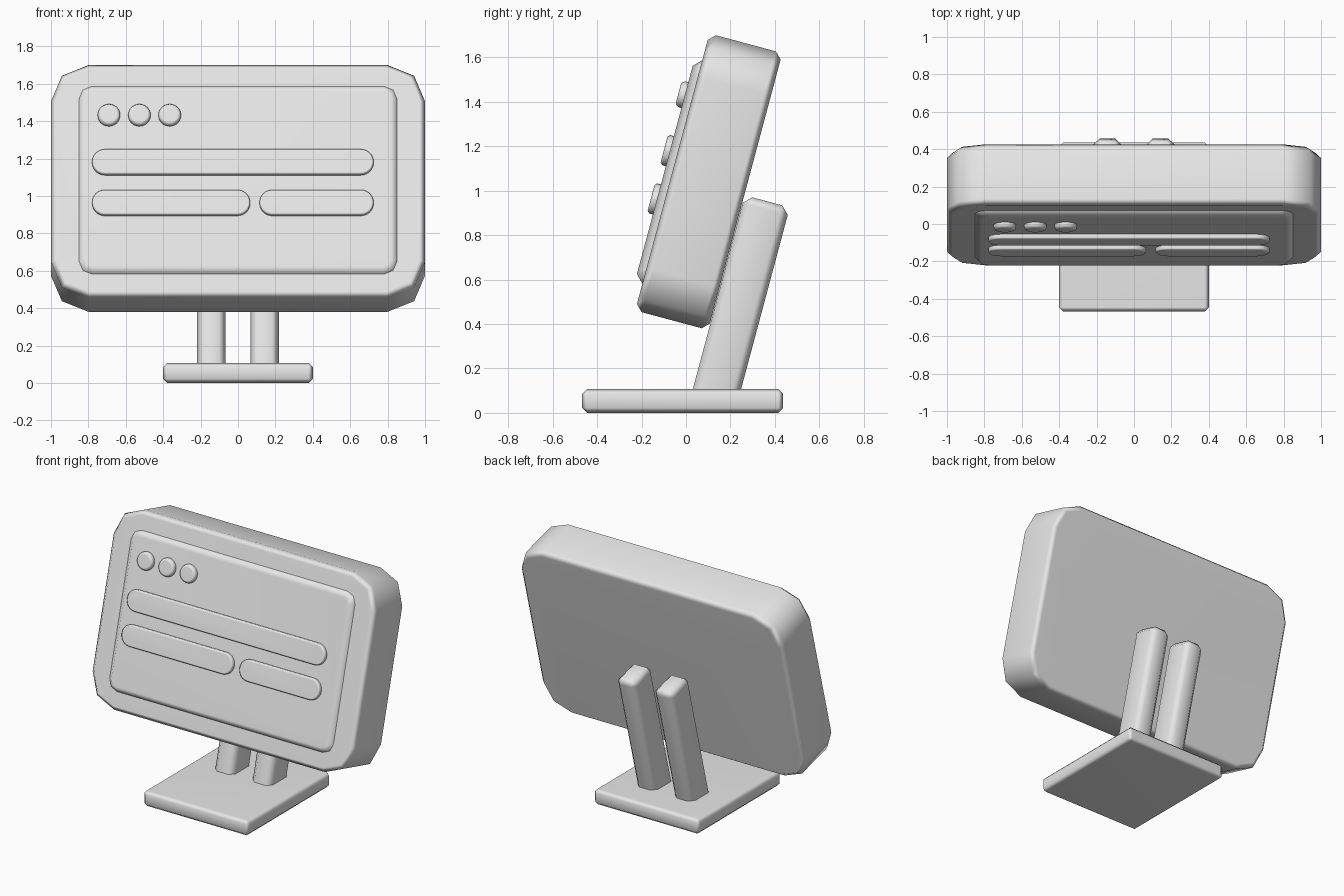
import bpy, bmesh, math
from mathutils import Matrix

cube = bpy.data.objects.get("Cube")
if cube:
    bpy.data.objects.remove(cube, do_unlink=True)

GREY = (0.8, 0.8, 0.8, 1)
grey = bpy.data.materials.new("plain_grey")
grey.use_nodes = True
grey.diffuse_color = GREY
grey.node_tree.nodes["Principled BSDF"].inputs["Base Color"].default_value = GREY

# Frame of the leaning screen: local x is width, -y is the face, z runs up the screen
LEAN = Matrix.Translation((0, 0.1025, 1.04)) @ Matrix.Rotation(math.radians(-15), 4, 'X')


def finish(name, bm, matrix):
    bmesh.ops.recalc_face_normals(bm, faces=bm.faces)
    mesh = bpy.data.meshes.new(name)
    bm.to_mesh(mesh)
    bm.free()
    mesh.materials.append(grey)
    obj = bpy.data.objects.new(name, mesh)
    bpy.context.collection.objects.link(obj)
    obj.matrix_world = matrix
    bpy.ops.object.select_all(action='DESELECT')
    obj.select_set(True)
    bpy.context.view_layer.objects.active = obj
    bpy.ops.object.shade_smooth_by_angle(angle=math.radians(60))
    normals = obj.modifiers.new("face_normals", 'WEIGHTED_NORMAL')
    normals.keep_sharp = True
    return obj


def slab(name, x, z, y, radius, steps, rim, rim_steps=1):
    """Rounded plate on the leaning screen; x, z and y are (low, high) ranges."""
    bm = bmesh.new()
    corners = [(x[1], z[1], -1, -1), (x[0], z[1], 1, -1),
               (x[0], z[0], 1, 1), (x[1], z[0], -1, 1)]
    outline = []
    for i, (cx, cz, sx, sz) in enumerate(corners):
        for k in range(steps + 1):
            a = math.pi / 2 * (i + k / steps)
            outline.append(bm.verts.new((cx + sx * radius + radius * math.cos(a), y[0],
                                         cz + sz * radius + radius * math.sin(a))))
    bmesh.ops.remove_doubles(bm, verts=outline, dist=0.0005)
    face = bm.faces.new(list(bm.verts))
    ext = bmesh.ops.extrude_face_region(bm, geom=[face], use_keep_orig=True)
    moved = [g for g in ext["geom"] if isinstance(g, bmesh.types.BMVert)]
    bmesh.ops.translate(bm, verts=moved, vec=(0, y[1] - y[0], 0))
    rims = [e for e in bm.edges if abs(e.verts[0].co.y - e.verts[1].co.y) < 1e-5]
    bmesh.ops.bevel(bm, geom=rims, offset=rim, segments=rim_steps, profile=0.5,
                    affect='EDGES', clamp_overlap=True)
    return finish(name, bm, LEAN)


def block(name, x, y, z, bevel, matrix):
    """Box with bevelled edges, given by (low, high) ranges."""
    bm = bmesh.new()
    bmesh.ops.create_cube(bm, size=1)
    for v in bm.verts:
        v.co = [(r[0] + r[1]) / 2 + c * (r[1] - r[0]) for c, r in zip(v.co, (x, y, z))]
    bmesh.ops.bevel(bm, geom=list(bm.edges), offset=bevel, segments=1,
                    profile=0.5, affect='EDGES')
    return finish(name, bm, matrix)


# Screen housing and raised front panel
slab("screen_housing", (-1, 1), (-0.645, 0.645), (-0.17, 0.17), 0.2, 2, 0.03)
slab("front_panel", (-0.85, 0.85), (-0.52, 0.52), (-0.205, -0.12), 0.07, 2, 0.035)

# Three round buttons
for side, cx in zip(("left", "middle", "right"), (-0.365, -0.527, -0.69)):
    slab("button_" + side, (cx - 0.06, cx + 0.06), (0.289, 0.409),
         (-0.235, -0.18), 0.06, 8, 0.018, 2)

# Raised bars
for name, x, cz in (("long_bar", (-0.78, 0.725), 0.088),
                    ("medium_bar", (-0.78, 0.065), -0.137),
                    ("short_bar", (0.115, 0.725), -0.137)):
    slab(name, x, (cz - 0.07, cz + 0.07), (-0.232, -0.18), 0.069, 6, 0.01)

# Support legs behind the screen
for side, s in (("left", 1), ("right", -1)):
    block("support_leg_" + side, (s * 0.142 - 0.076, s * 0.142 + 0.076),
          (0.172, 0.382), (-0.95, -0.017), 0.035, LEAN)

# Foot plate
block("foot_plate", (-0.4, 0.4), (-0.467, 0.437), (0, 0.107), 0.022, Matrix())
